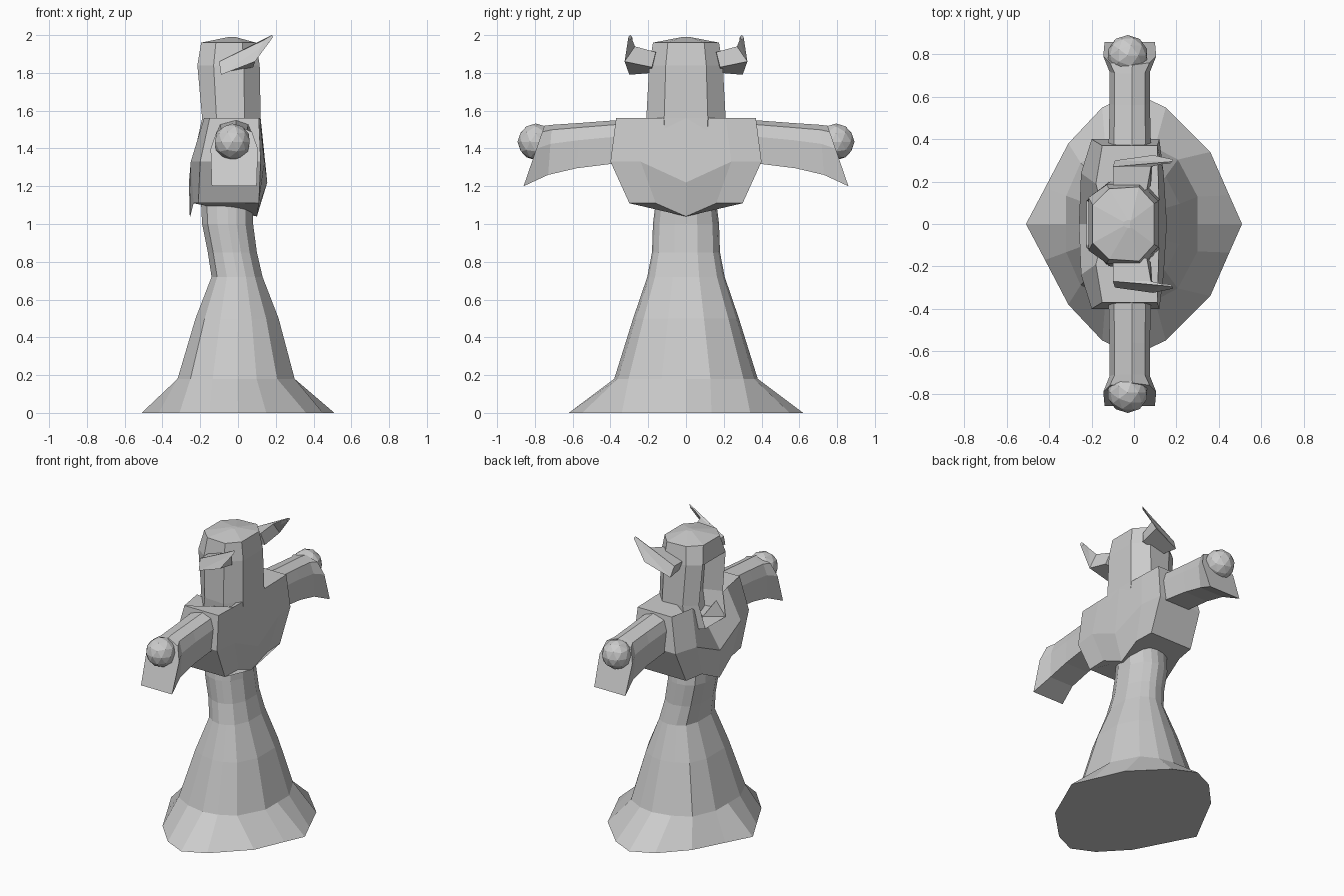
import bpy, bmesh
from mathutils import Vector

cube = bpy.data.objects.get("Cube")
if cube:
    bpy.data.objects.remove(cube, do_unlink=True)

grey = bpy.data.materials.new("plain_grey")
grey.use_nodes = True
colour = (0.6, 0.6, 0.6, 1)
grey.diffuse_color = colour
grey.node_tree.nodes["Principled BSDF"].inputs["Base Color"].default_value = colour


def finish(name, bm):
    bmesh.ops.remove_doubles(bm, verts=bm.verts, dist=0.0005)
    bmesh.ops.recalc_face_normals(bm, faces=bm.faces)
    mesh = bpy.data.meshes.new(name)
    bm.to_mesh(mesh)
    bm.free()
    mesh.materials.append(grey)
    obj = bpy.data.objects.new(name, mesh)
    bpy.context.collection.objects.link(obj)
    return obj


def loft(rings):
    """Skin a stack of closed rings and cap both ends."""
    bm = bmesh.new()
    loops = [[bm.verts.new(p) for p in ring] for ring in rings]
    for a, b in zip(loops, loops[1:]):
        n = len(a)
        for i in range(n):
            j = (i + 1) % n
            bm.faces.new((a[i], a[j], b[j], b[i]))
    bm.faces.new(loops[0])
    bm.faces.new(loops[-1])
    return bm


def both(half):
    """Close a half ring by mirroring it across y = 0."""
    return half + [(x, -y, z) for x, y, z in reversed(half) if y > 0]


# Flared robe: one hem outline, one upper outline scaled ring by ring
hem = [(.51, 0), (.45, .135), (.36, .34), (.15, .55), (0, .62),
       (-.15, .55), (-.31, .38), (-.42, .17), (-.51, 0)]
outline = [(1, 0), (1, .34), (.7, .8), (.35, .95), (.02, 1),
           (-.4, .93), (-.78, .76), (-1, .35), (-1, 0)]
levels = [(.18, -.01, .31, .38), (.5, -.005, .22, .28), (.72, -.005, .135, .205),
          (.85, -.03, .13, .18), (1.0, -.055, .135, .175), (1.2, -.06, .14, .15)]
rings = [both([(x, y, 0) for x, y in hem])]
for z, cx, rx, ry in levels:
    rings.append(both([(cx + x * rx, y * ry, z) for x, y in outline]))
finish("robe", loft(rings))

# Shoulder cape with pointed hem and a notch at the neck
cape = [
    [(.10, 0, 1.04), (.115, .16, 1.11), (.11, .30, 1.11),
     (-.21, .30, 1.11), (-.235, .16, 1.11), (-.255, 0, 1.03)],
    [(.155, 0, 1.22), (.14, .24, 1.33), (.12, .40, 1.33),
     (-.20, .40, 1.33), (-.25, .24, 1.33), (-.26, 0, 1.22)],
    [(.12, 0, 1.56), (.115, .21, 1.56), (.11, .37, 1.56),
     (-.15, .37, 1.56), (-.18, .19, 1.56), (-.13, 0, 1.42)],
]
finish("shoulder_cape", loft([both(r) for r in cape]))

# Hood, with a face opening cut into its -x side
hood = [
    (1.40, .13, -.225, .20, .11), (1.56, .12, -.19, .21, .13),
    (1.84, .115, -.215, .195, .125), (1.96, .095, -.195, .175, .09),
    (1.99, -.02, -.05, .02, .01),
]
rings = []
for z, front, back, w, inner in hood:
    rings.append(both([(front, 0, z), (front, w * .55, z),
                       (front * .45 + back * .1, w, z), (back * .6, w * .95, z),
                       (back, inner, z), (back, 0, z)]))
bm = loft(rings)
opening = [f for f in bm.faces if f.normal.length >= 0
           and 1.42 < f.calc_center_median().z < 1.84
           and f.calc_center_median().x < -.17
           and abs(f.calc_center_median().y) < .09]
bmesh.ops.recalc_face_normals(bm, faces=bm.faces)
bmesh.ops.inset_region(bm, faces=opening, thickness=.025, use_even_offset=True)
inner = {v for f in opening for v in f.verts}
for v in inner:
    v.co.x += .12
    v.co.y *= .8
finish("hood", bm)


# Sleeves, hands and horns on both sides
sleeve = [(.36, .38, 1.55, 1.32, .10), (.56, .58, 1.535, 1.295, .095),
          (.71, .73, 1.525, 1.26, .095), (.75, .86, 1.52, 1.20, .125)]
section = [(.1, 1), (.75, .9), (1, .62), (.95, 0), (-.95, 0), (-1, .62), (-.75, .9)]
horn = [
    [(-.10, .16, 1.86), (-.08, .18, 1.80), (.08, .18, 1.83), (.06, .16, 1.91)],
    [(-.10, .27, 1.86), (-.09, .30, 1.79), (.09, .325, 1.86), (.08, .27, 1.94)],
    [(.17, .285, 1.99), (.175, .295, 1.975), (.185, .305, 1.99), (.18, .295, 2.0)],
]
for side, word in ((1, "back"), (-1, "front")):
    rings = []
    for ytop, ybot, ztop, zbot, hw in sleeve:
        rings.append([(-.02 + u * hw, side * (ybot + (ytop - ybot) * v),
                       zbot + (ztop - zbot) * v) for u, v in section])
    finish(word + "_sleeve", loft(rings))

    bm = bmesh.new()
    bmesh.ops.create_icosphere(bm, subdivisions=2, radius=.097)
    bmesh.ops.translate(bm, verts=bm.verts, vec=Vector((-.03, side * .795, 1.435)))
    finish(word + "_hand", bm)

    finish(word + "_horn", loft([[(x, side * y, z) for x, y, z in r] for r in horn]))
